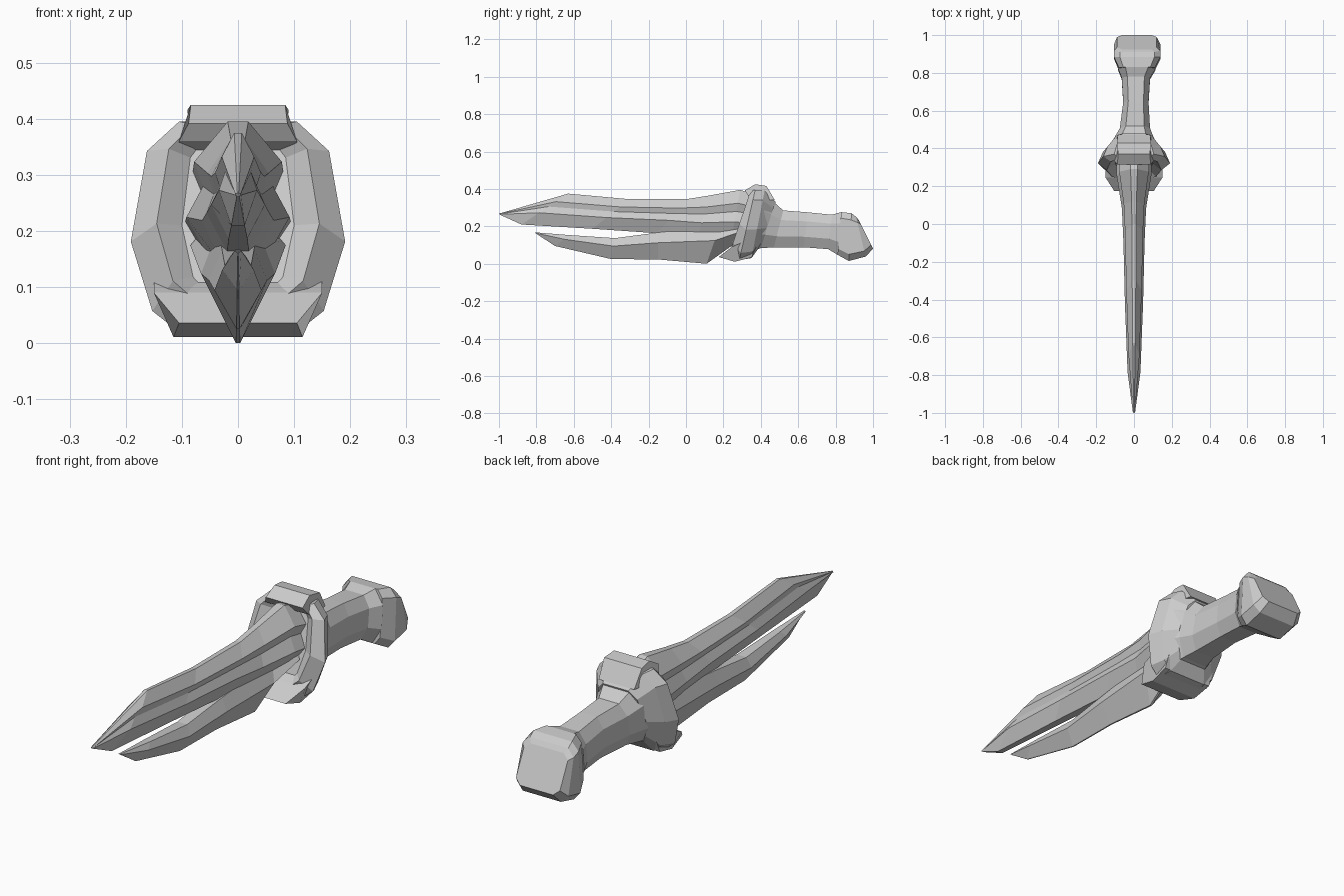
import bpy, bmesh


def finish(bm, name):
    bmesh.ops.recalc_face_normals(bm, faces=bm.faces)
    mesh = bpy.data.meshes.new(name)
    bm.to_mesh(mesh)
    bm.free()
    obj = bpy.data.objects.new(name, mesh)
    bpy.context.collection.objects.link(obj)
    return obj


def skin(bm, rings):
    rows = [[bm.verts.new(p) for p in r] for r in rings]
    n = len(rows[0])
    for a, b in zip(rows, rows[1:]):
        for i in range(n):
            j = (i + 1) % n
            bm.faces.new((a[i], a[j], b[j], b[i]))
    bm.faces.new(rows[0])
    bm.faces.new(rows[-1])


def loft(name, half, stations):
    """half: (width, height) fractions from top to bottom, mirrored in x.
    stations: (top y, top z, bottom y, bottom z, half width, centre x)."""
    profile = half + [(-u, v) for u, v in reversed(half)]
    bm = bmesh.new()
    skin(bm, [[(cx + u * w, yb + v * (yt - yb), zb + v * (zt - zb))
               for u, v in profile]
              for yt, zt, yb, zb, w, cx in stations])
    return finish(bm, name)


def cross_bar(name, pts):
    """Bar running across x; each side-profile point is (y, z, half width)."""
    bm = bmesh.new()
    skin(bm, [[(s * w, y, z) for y, z, w in pts] for s in (-1, 1)])
    return finish(bm, name)


# Upper blade prong, with a bevelled spine and a fuller along each side
loft("upper_blade",
     [(0.2, 1), (0.85, 0.74), (0.68, 0.58), (1, 0.38), (0.35, 0)],
     [(-1.0, 0.268, -0.995, 0.262, 0.006, 0),
      (-0.63, 0.375, -0.88, 0.21, 0.034, 0),
      (-0.3, 0.345, -0.5, 0.187, 0.048, 0),
      (0.0, 0.345, -0.15, 0.163, 0.056, 0),
      (0.12, 0.364, 0.06, 0.13, 0.064, 0),
      (0.29, 0.395, 0.24, 0.12, 0.092, 0),
      (0.37, 0.37, 0.33, 0.12, 0.095, 0)])

# Lower blade prong, sharp along its underside
loft("lower_blade",
     [(0.55, 1), (1, 0.62), (0.06, 0)],
     [(-0.81, 0.168, -0.80, 0.16, 0.006, 0),
      (-0.62, 0.153, -0.70, 0.095, 0.028, 0),
      (-0.38, 0.137, -0.40, 0.025, 0.042, 0),
      (-0.15, 0.167, -0.15, 0.023, 0.052, 0),
      (0.18, 0.20, 0.11, 0.0, 0.066, 0),
      (0.33, 0.22, 0.25, 0.10, 0.085, 0)])

# Tilted guard collar
loft("guard",
     [(0.55, 1), (0.85, 0.86), (1, 0.43), (0.8, 0.1), (0.55, 0)],
     [(0.37, 0.37, 0.28, 0.09, 0.10, 0),
      (0.345, 0.39, 0.24, 0.08, 0.145, 0),
      (0.37, 0.395, 0.285, 0.02, 0.191, 0),
      (0.42, 0.39, 0.35, 0.03, 0.165, 0),
      (0.48, 0.33, 0.39, 0.085, 0.11, 0)])

# Blocks capping the guard above and below
cross_bar("guard_top_block",
          [(0.315, 0.392, 0.088), (0.37, 0.425, 0.084), (0.43, 0.416, 0.09),
           (0.475, 0.34, 0.085), (0.37, 0.34, 0.11), (0.335, 0.36, 0.105)])
cross_bar("guard_bottom_block",
          [(0.175, 0.036, 0.105), (0.26, 0.011, 0.115), (0.35, 0.033, 0.12),
           (0.375, 0.09, 0.12), (0.29, 0.11, 0.15), (0.245, 0.09, 0.15)])

# Waisted octagonal grip flaring into the pommel
loft("grip_and_pommel",
     [(0.6, 1), (1, 0.74), (1, 0.3), (0.6, 0)],
     [(0.44, 0.36, 0.35, 0.07, 0.13, 0),
      (0.475, 0.325, 0.40, 0.083, 0.105, 0),
      (0.52, 0.285, 0.47, 0.088, 0.08, 0.005),
      (0.65, 0.275, 0.63, 0.088, 0.067, 0.01),
      (0.78, 0.262, 0.76, 0.078, 0.075, 0.01),
      (0.83, 0.276, 0.81, 0.048, 0.1, 0.015)])
loft("pommel",
     [(0.75, 1), (1, 0.86), (1, 0.14), (0.75, 0)],
     [(0.83, 0.276, 0.81, 0.048, 0.095, 0.015),
      (0.885, 0.27, 0.87, 0.015, 0.122, 0.017),
      (0.91, 0.25, 0.96, 0.038, 0.122, 0.017),
      (0.925, 0.232, 1.0, 0.08, 0.105, 0.015)])
